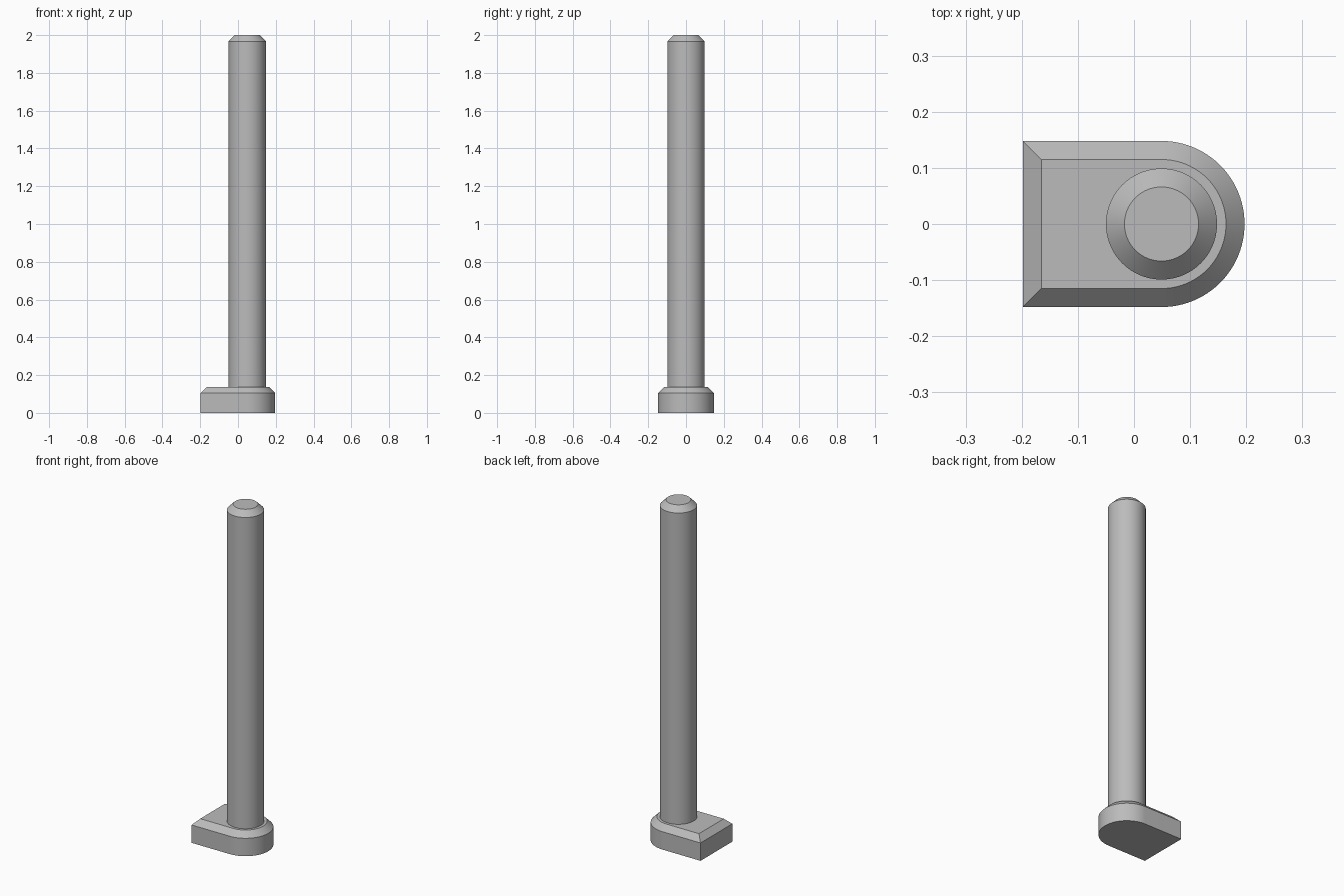
import bpy, bmesh
from math import sin, cos, pi

cube = bpy.data.objects.get("Cube")
if cube:
    bpy.data.objects.remove(cube, do_unlink=True)

grey = bpy.data.materials.new("plain grey")
grey.use_nodes = True
colour = (0.5, 0.5, 0.5, 1)
grey.diffuse_color = colour
grey.node_tree.nodes["Principled BSDF"].inputs["Base Color"].default_value = colour

AXIS_X = 0.049      # shaft axis, also the centre of the rounded foot end
CHAMFER = 0.033


def arc(radius, start, end, steps):
    return [(AXIS_X + radius * cos(start + (end - start) * i / steps),
             radius * sin(start + (end - start) * i / steps)) for i in range(steps + 1)]


def foot_outline(inset):
    half = 0.148 - inset
    left = -0.198 + inset
    return [(left, -half)] + arc(half, -pi / 2, pi / 2, 48) + [(left, half)]


def circle_outline(inset):
    return arc(0.099 - inset, 0, 2 * pi, 96)[:-1]


def chamfered_post(name, outline, bottom, top):
    """Extruded outline with a chamfered top edge."""
    bm = bmesh.new()
    levels = [(0, bottom), (0, top - CHAMFER), (CHAMFER, top)]
    rings = [[bm.verts.new((x, y, z)) for x, y in outline(inset)] for inset, z in levels]
    bm.faces.new(rings[0][::-1])
    bm.faces.new(rings[-1])
    for low, high in zip(rings, rings[1:]):
        for i in range(len(low)):
            j = (i + 1) % len(low)
            bm.faces.new((low[i], low[j], high[j], high[i]))
    mesh = bpy.data.meshes.new(name)
    bm.to_mesh(mesh)
    bm.free()
    mesh.materials.append(grey)
    obj = bpy.data.objects.new(name, mesh)
    bpy.context.collection.objects.link(obj)
    bpy.ops.object.select_all(action="DESELECT")
    obj.select_set(True)
    bpy.context.view_layer.objects.active = obj
    bpy.ops.object.shade_smooth_by_angle(angle=pi / 6)


# Foot: D-shaped plate, flat at -x and round at +x
chamfered_post("foot", foot_outline, 0, 0.138)
# Shaft: round pin standing on the foot
chamfered_post("shaft", circle_outline, 0.13, 2)
